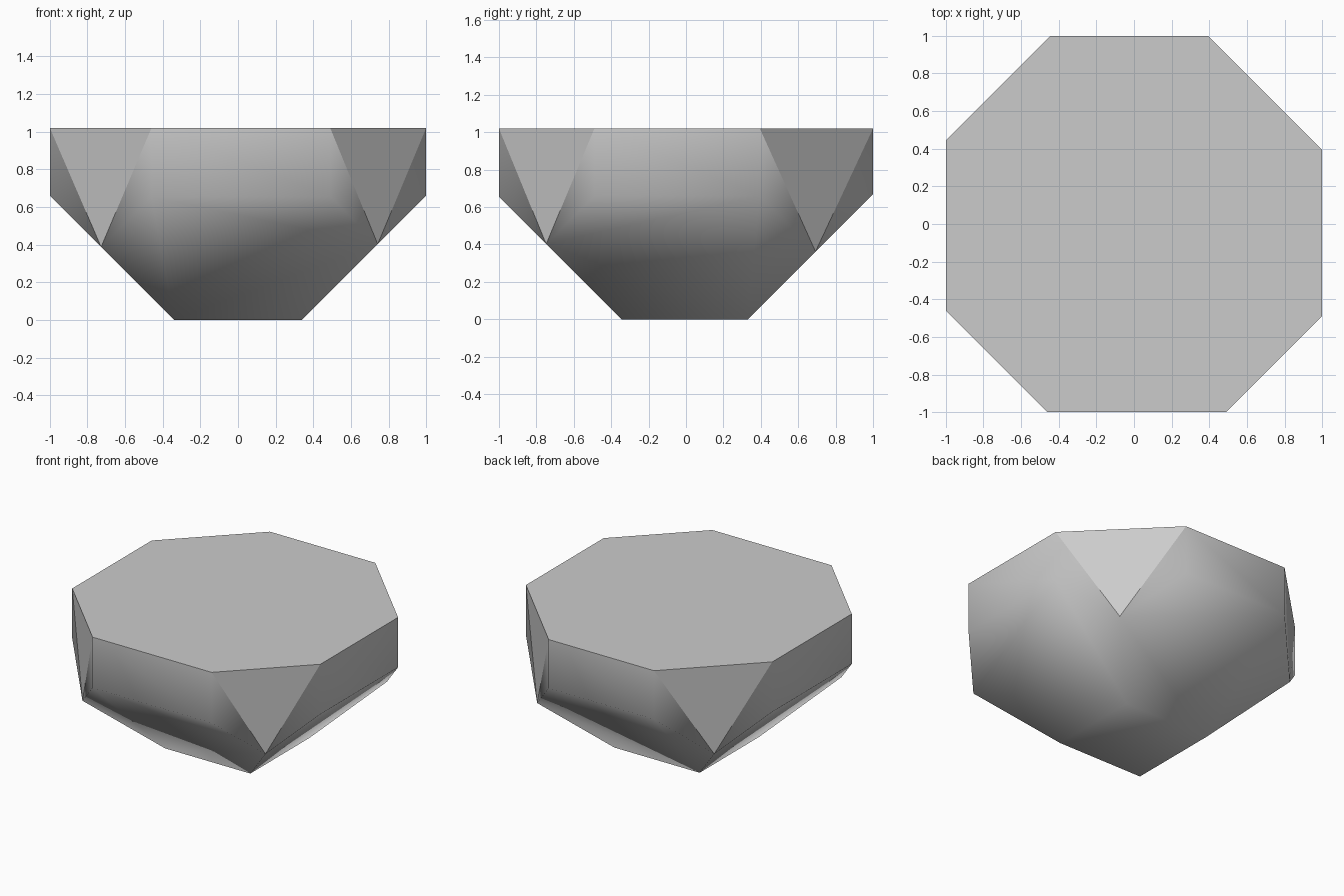
import bpy, bmesh
from mathutils import Vector, Matrix

if "Cube" in bpy.data.objects:
    bpy.data.objects.remove(bpy.data.objects["Cube"])

HEIGHT = 1.02

# Starting block, 2 x 2 x HEIGHT, standing on the ground
bm = bmesh.new()
bmesh.ops.create_cube(bm, size=1, matrix=Matrix.Translation((0, 0, HEIGHT / 2)) @ Matrix.Diagonal((2, 2, HEIGHT, 1)))


def cut(normal, distance):
    """Slice away everything beyond the plane normal . p = distance and cap it."""
    n = Vector(normal)
    geom = bm.verts[:] + bm.edges[:] + bm.faces[:]
    res = bmesh.ops.bisect_plane(bm, geom=geom, dist=1e-5, plane_co=n * distance / n.length_squared,
                                 plane_no=n, clear_outer=True)
    edges = [e for e in res["geom_cut"] if isinstance(e, bmesh.types.BMEdge)]
    bmesh.ops.contextual_create(bm, geom=edges)


# Upright corner cuts, each slightly different
for sx, sy, d in ((-1, -1, 1.46), (1, -1, 1.49), (1, 1, 1.395), (-1, 1, 1.445)):
    cut((sx, sy, 0), d)

# Sloping undercuts down to the small square base
for nx, ny, d in ((1, 0, 0.34), (-1, 0, 0.34), (0, 1, 0.33), (0, -1, 0.345)):
    cut((nx, ny, -1), d)

bmesh.ops.recalc_face_normals(bm, faces=bm.faces[:])

# Split each corner face into a flat centre triangle and two blended wings
corners = [f for f in bm.faces if abs(f.normal.x) > 0.5 and abs(f.normal.y) > 0.5 and abs(f.normal.z) < 0.1]
hard = [f for f in bm.faces if f.normal.z > 0.9]
for f in corners:
    low = min(f.verts, key=lambda v: v.co.z)
    tops = [v for v in f.verts if v.co.z > HEIGHT - 0.01]
    for top in tops:
        shared = next(g for g in low.link_faces if top in g.verts and low in g.verts
                      and not any(e.other_vert(low) is top for e in low.link_edges))
        bmesh.utils.face_split(shared, low, top)
    hard.append(next(g for g in low.link_faces if all(t in g.verts for t in tops)))

# Smooth body with crisp edges around the top and the corner triangles
for f in bm.faces:
    f.smooth = True
for f in hard:
    for e in f.edges:
        e.smooth = False

mesh = bpy.data.meshes.new("faceted_stone")
bm.to_mesh(mesh)
bm.free()
stone = bpy.data.objects.new("faceted_stone", mesh)
bpy.context.collection.objects.link(stone)
